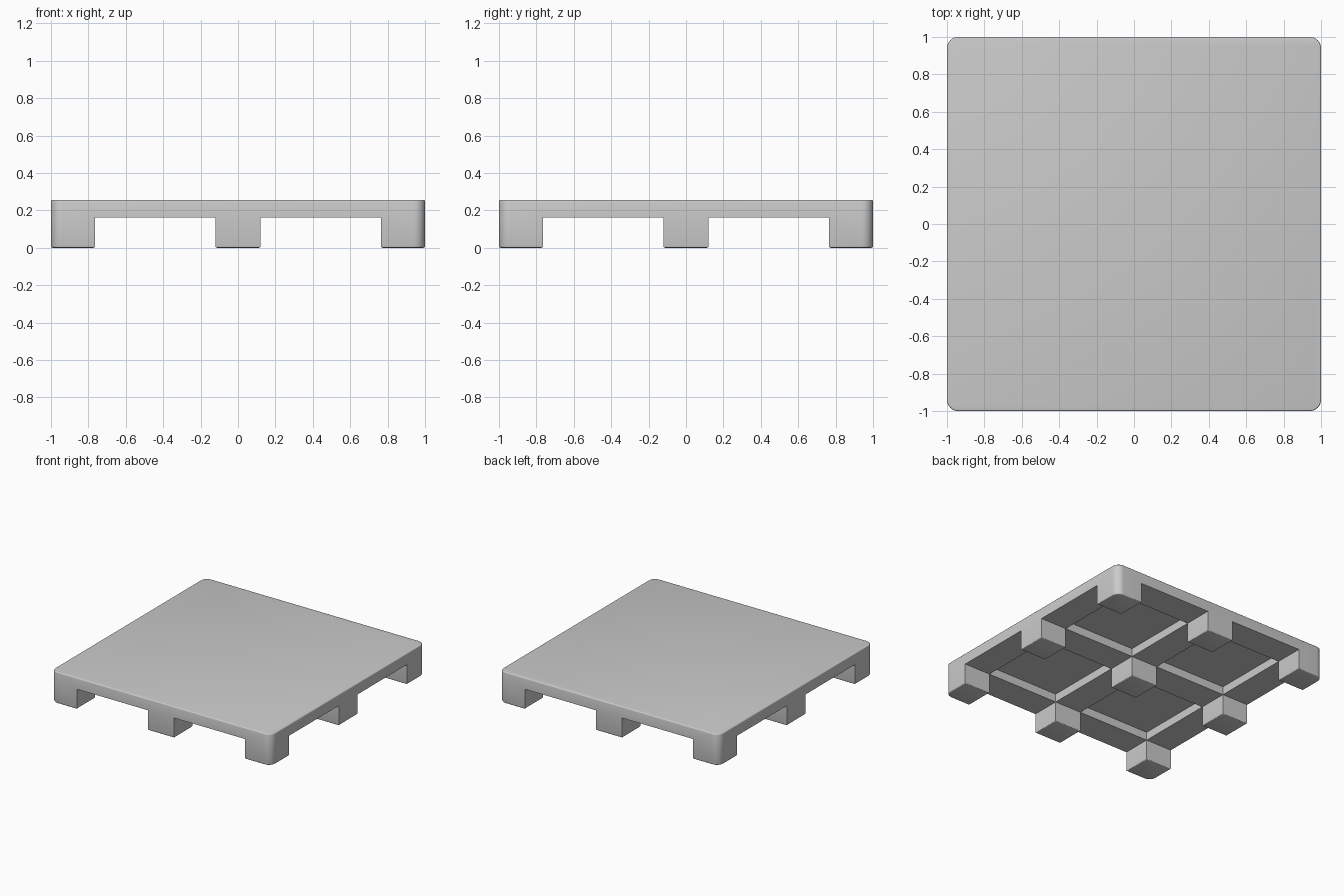
import bpy, bmesh, math

if "Cube" in bpy.data.objects:
    bpy.data.objects.remove(bpy.data.objects["Cube"])

TOP, DECK_Z, POCKET_Z = 0.255, 0.163, 0.23
INNER, OUTER = 0.12, 0.765      # span of the gaps between feet
RADIUS, SOFT = 0.06, 0.008      # plan corners, softened rims


def box(name, lo, hi):
    """Axis-aligned box from two opposite corners."""
    bm = bmesh.new()
    bmesh.ops.create_cube(bm, size=1)
    for v in bm.verts:
        v.co = [(a + b) / 2 + c * (b - a) for a, b, c in zip(lo, hi, v.co)]
    me = bpy.data.meshes.new(name)
    bm.to_mesh(me)
    bm.free()
    ob = bpy.data.objects.new(name, me)
    bpy.context.collection.objects.link(ob)
    return ob


def bevel_edges(bm, test, width, segments):
    edges = [e for e in bm.edges if test(e)]
    bmesh.ops.bevel(bm, geom=edges, offset=width, segments=segments,
                    profile=0.5, affect='EDGES', clamp_overlap=True)


# Solid slab with rounded plan corners
pallet = box("pallet", (-1, -1, 0), (1, 1, TOP))
bm = bmesh.new()
bm.from_mesh(pallet.data)
bevel_edges(bm, lambda e: abs(e.verts[0].co.z - e.verts[1].co.z) > 0.1, RADIUS, 8)
bm.to_mesh(pallet.data)
bm.free()

# Fork channels in both directions, then pockets between the ribs
cutters = []
for s in (-1, 1):
    a, b = sorted((s * INNER, s * OUTER))
    cutters.append(box("channel_cutter", (a, -1.2, -0.2), (b, 1.2, DECK_Z)))
    cutters.append(box("channel_cutter", (-1.2, a, -0.2), (1.2, b, DECK_Z)))
for sx in (-1, 1):
    for sy in (-1, 1):
        x0, x1 = sorted((sx * INNER, sx * OUTER))
        y0, y1 = sorted((sy * INNER, sy * OUTER))
        cutters.append(box("pocket_cutter", (x0, y0, 0.05), (x1, y1, POCKET_Z)))

bpy.context.view_layer.objects.active = pallet
pallet.select_set(True)
for c in cutters:
    mod = pallet.modifiers.new("cut", 'BOOLEAN')
    mod.operation, mod.solver, mod.object = 'DIFFERENCE', 'EXACT', c
    bpy.ops.object.modifier_apply(modifier=mod.name)
    bpy.data.objects.remove(c)

# Soften the deck rim and the bottoms of the feet
bm = bmesh.new()
bm.from_mesh(pallet.data)
bmesh.ops.remove_doubles(bm, verts=bm.verts, dist=1e-5)
bmesh.ops.dissolve_limit(bm, angle_limit=math.radians(1),
                         verts=bm.verts, edges=bm.edges)


def is_rim(e):
    z = [v.co.z for v in e.verts]
    flat = all(abs(h) < 1e-4 for h in z) or all(abs(h - TOP) < 1e-4 for h in z)
    return flat and e.calc_face_angle(0) > 0.5


bevel_edges(bm, is_rim, SOFT, 3)
bm.to_mesh(pallet.data)
bm.free()
bpy.ops.object.shade_smooth_by_angle(angle=math.radians(35))
